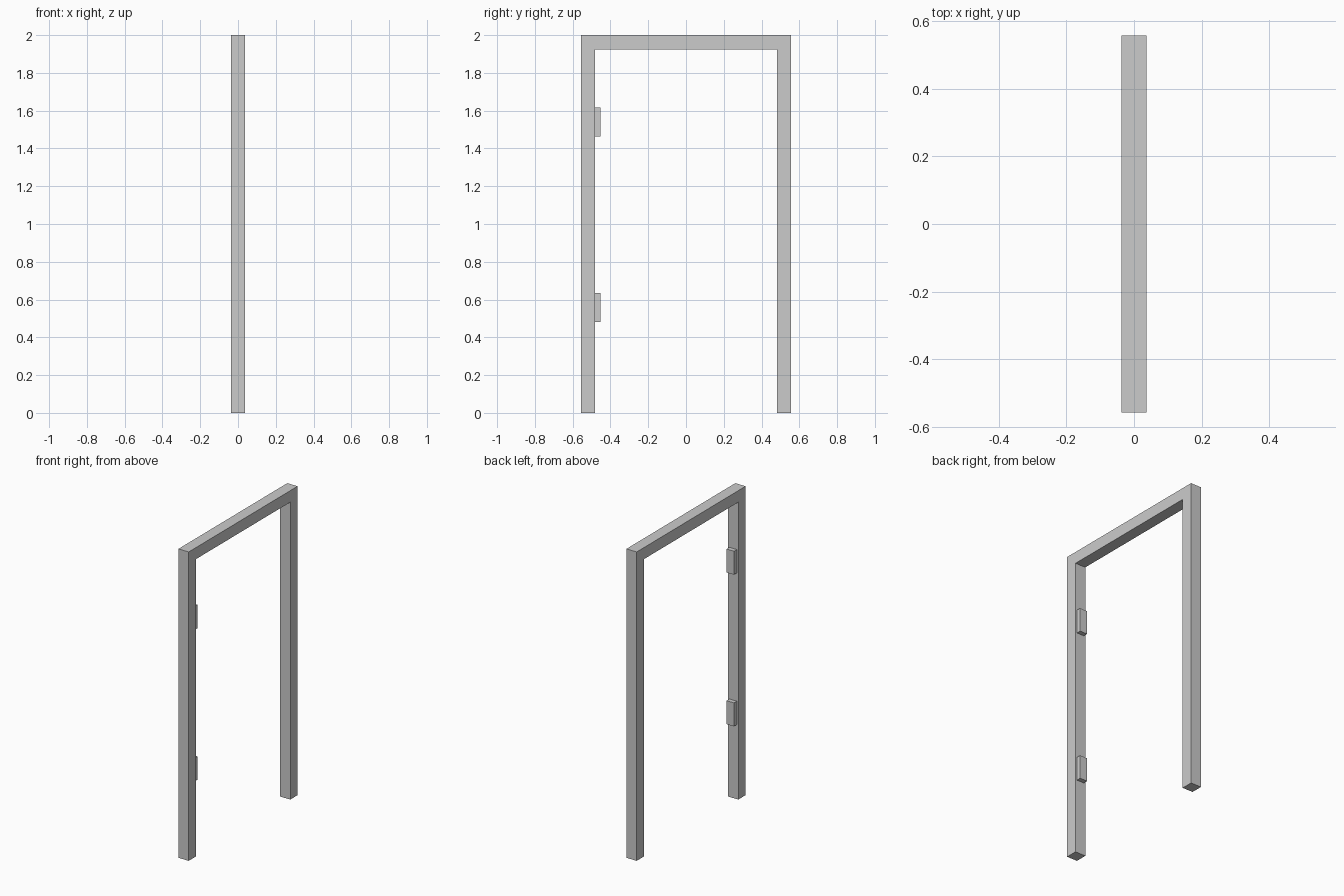
import bpy, bmesh

if "Cube" in bpy.data.objects:
    bpy.data.objects.remove(bpy.data.objects["Cube"])

HALF_W, HEIGHT, DEPTH, BAR = 0.557, 2.0, 0.074, 0.075


def make_prism(name, outline, depth):
    """Extrude a (y, z) outline along x, centred on x = 0."""
    bm = bmesh.new()
    face = bm.faces.new([bm.verts.new((-depth / 2, y, z)) for y, z in outline])
    ext = bmesh.ops.extrude_face_region(bm, geom=[face])
    verts = [v for v in ext["geom"] if isinstance(v, bmesh.types.BMVert)]
    bmesh.ops.translate(bm, verts=verts, vec=(depth, 0, 0))
    bmesh.ops.recalc_face_normals(bm, faces=bm.faces)
    mesh = bpy.data.meshes.new(name)
    bm.to_mesh(mesh)
    bm.free()
    obj = bpy.data.objects.new(name, mesh)
    bpy.context.collection.objects.link(obj)
    return obj


# Door frame: two posts and a lintel as one arch profile
inner, top = HALF_W - BAR, HEIGHT - BAR
make_prism("door_frame", [
    (-HALF_W, 0), (-inner, 0), (-inner, top), (inner, top),
    (inner, 0), (HALF_W, 0), (HALF_W, HEIGHT), (-HALF_W, HEIGHT)], DEPTH)

# Hinge blocks on the inside of one post
for name, z in (("lower_hinge", 0.558), ("upper_hinge", 1.54)):
    y0, y1, h = -inner - 0.005, -0.453, 0.076
    make_prism(name, [(y0, z - h), (y1, z - h), (y1, z + h), (y0, z + h)], 0.053)
